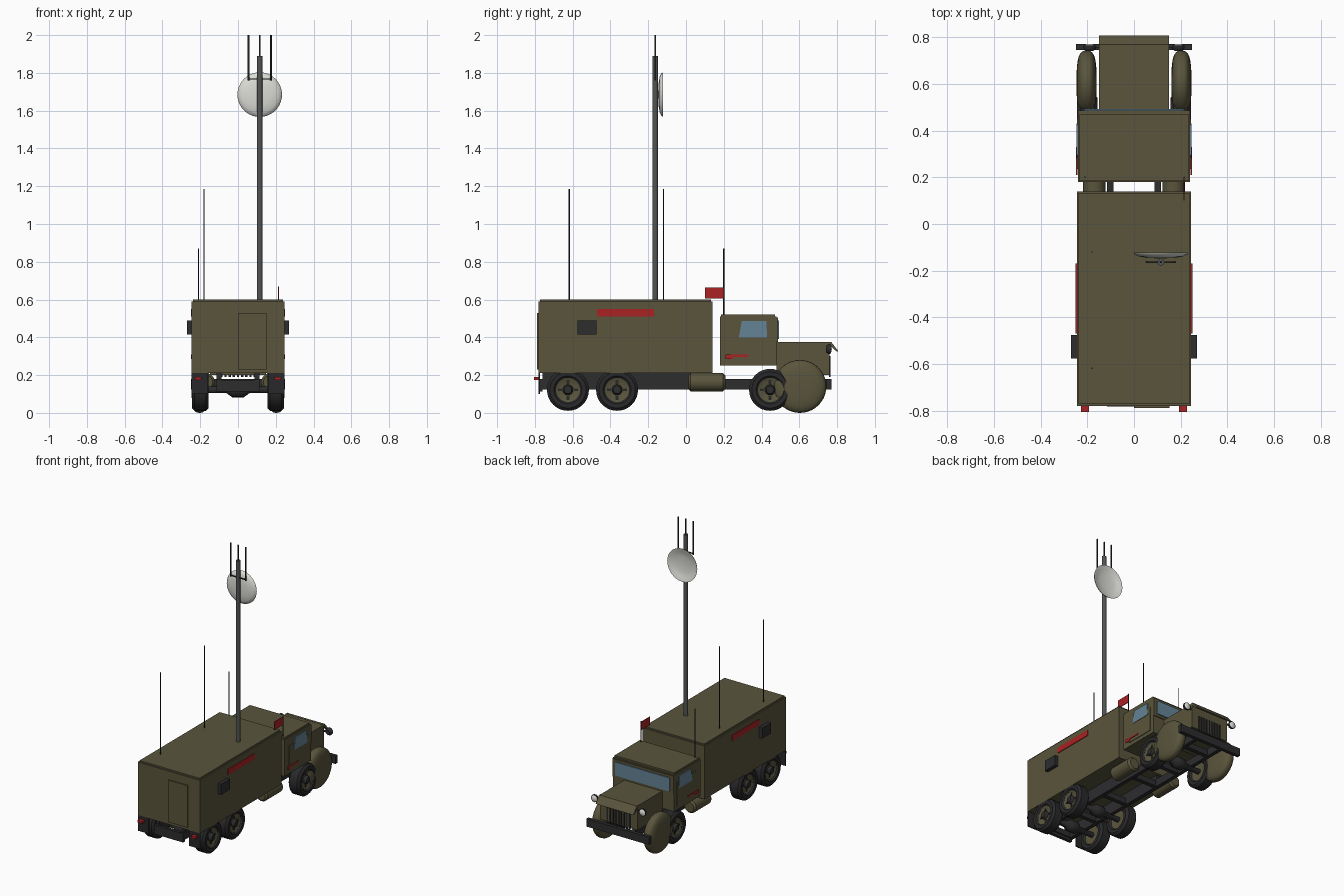
import bpy, bmesh, math
from mathutils import Vector

cube = bpy.data.objects.get("Cube")
if cube:
    bpy.data.objects.remove(cube)


def material(name, color):
    m = bpy.data.materials.new(name)
    m.use_nodes = True
    m.diffuse_color = (*color, 1)
    m.node_tree.nodes["Principled BSDF"].inputs["Base Color"].default_value = (*color, 1)
    return m


OLIVE = material("olive paint", (0.1, 0.09, 0.045))
BLACK = material("black rubber", (0.022, 0.022, 0.024))
FRAME = material("chassis black", (0.026, 0.026, 0.028))
STEEL = material("mast grey", (0.085, 0.09, 0.09))
RED = material("red", (0.4, 0.016, 0.018))
GLASS = material("blue glass", (0.13, 0.23, 0.31))
WHITE = material("off white", (0.72, 0.72, 0.68))


def finish(name, bm, mat, smooth=False):
    bmesh.ops.recalc_face_normals(bm, faces=bm.faces)
    me = bpy.data.meshes.new(name)
    bm.to_mesh(me)
    bm.free()
    me.materials.append(mat)
    ob = bpy.data.objects.new(name, me)
    bpy.context.collection.objects.link(ob)
    if smooth:
        bpy.ops.object.select_all(action="DESELECT")
        ob.select_set(True)
        bpy.context.view_layer.objects.active = ob
        bpy.ops.object.shade_smooth_by_angle(angle=math.radians(40))
    return ob


def box(name, x, y, z, mat):
    """Box from (low, high) pairs on each axis."""
    bm = bmesh.new()
    bmesh.ops.create_cube(bm, size=1)
    for v in bm.verts:
        for i, (a, b) in enumerate((x, y, z)):
            v.co[i] = (a + b) / 2 + v.co[i] * (b - a)
    return finish(name, bm, mat)


def mirrored(name, x, y, z, mat):
    for s, side in ((1, "left"), (-1, "right")):
        box(f"{side}_{name}", sorted((s * x[0], s * x[1])), y, z, mat)


def prism(name, outline, x, mat):
    """Side outline of (y, z) points extruded between two x values."""
    bm = bmesh.new()
    face = bm.faces.new([bm.verts.new((x[0], *p)) for p in outline])
    new = bmesh.ops.extrude_face_region(bm, geom=[face])["geom"]
    bmesh.ops.translate(bm, vec=(x[1] - x[0], 0, 0),
                        verts=[g for g in new if isinstance(g, bmesh.types.BMVert)])
    return finish(name, bm, mat)


def lathe(name, profile, centre, axis, mat, closed=False, steps=32):
    """Turn (radius, distance along axis) points around an axis."""
    axis, centre = Vector(axis), Vector(centre)
    out = axis.orthogonal().normalized()
    bm = bmesh.new()
    vs = [bm.verts.new(centre + out * r + axis * t) for r, t in profile]
    es = [bm.edges.new(p) for p in zip(vs, vs[1:])]
    if closed:
        es.append(bm.edges.new((vs[-1], vs[0])))
    bmesh.ops.spin(bm, geom=vs + es, cent=centre, axis=axis, angle=math.tau, steps=steps)
    bmesh.ops.remove_doubles(bm, verts=bm.verts, dist=0.0002)
    return finish(name, bm, mat, True)


def rod(name, x, y, z, r, mat, steps=12):
    h = z[1] - z[0]
    return lathe(name, [(0, 0), (r, 0), (r, h), (0, h)], (x, y, z[0]), (0, 0, 1), mat, steps=steps)


# Equipment body with roof, rear door, side vents and stripes
box("equipment_body", (-0.245, 0.245), (-0.78, 0.14), (0.21, 0.59), OLIVE)
box("body_roof", (-0.237, 0.237), (-0.772, 0.132), (0.59, 0.6), OLIVE)
box("rear_door", (0, 0.152), (-0.788, -0.78), (0.23, 0.53), OLIVE)
mirrored("side_vent", (0.24, 0.27), (-0.575, -0.475), (0.415, 0.49), FRAME)
mirrored("body_stripe", (0.244, 0.25), (-0.47, -0.17), (0.51, 0.55), RED)

# Cab with doors, windows and windscreen
box("cab", (-0.24, 0.24), (0.18, 0.48), (0.25, 0.51), OLIVE)
box("cab_roof", (-0.235, 0.235), (0.185, 0.47), (0.51, 0.522), OLIVE)
box("windscreen_frame", (-0.24, 0.24), (0.48, 0.486), (0.375, 0.505), OLIVE)
box("windscreen", (-0.215, 0.215), (0.484, 0.493), (0.392, 0.488), GLASS)
window = [(0.28, 0.4), (0.43, 0.4), (0.425, 0.487), (0.295, 0.487)]
for s, side in ((1, "left"), (-1, "right")):
    prism(f"{side}_window", window, (s * 0.239, s * 0.247), GLASS)
mirrored("cab_door", (0.239, 0.244), (0.235, 0.45), (0.275, 0.45), OLIVE)
mirrored("cab_stripe_upper", (0.243, 0.248), (0.21, 0.33), (0.297, 0.308), RED)
mirrored("cab_stripe_lower", (0.243, 0.248), (0.21, 0.25), (0.285, 0.297), RED)

# Bonnet with sloping visor and grille
box("bonnet", (-0.149, 0.149), (0.48, 0.76), (0.2, 0.374), OLIVE)
visor = [(0.75, 0.376), (0.768, 0.376), (0.807, 0.327), (0.797, 0.325), (0.76, 0.36)]
prism("bonnet_visor", visor, (-0.149, 0.149), OLIVE)
for i in range(9):
    x = (i - 4) * 0.022
    box(f"grille_slot_{i}", (x - 0.006, x + 0.006), (0.758, 0.765), (0.19, 0.3), BLACK)

# Headlights
for s, side in ((1, "left"), (-1, "right")):
    box(f"{side}_light_bracket", sorted((s * 0.145, s * 0.19)), (0.745, 0.755), (0.33, 0.34), FRAME)
    lathe(f"{side}_headlight", [(0, 0), (0.016, 0), (0.026, 0.012), (0.026, 0.024), (0, 0.024)],
          (s * 0.19, 0.74, 0.338), (0, 1, 0), FRAME, steps=20)
    lathe(f"{side}_lens", [(0, 0), (0.023, 0), (0.015, 0.006), (0, 0.008)],
          (s * 0.19, 0.764, 0.338), (0, 1, 0), WHITE, steps=20)

# Chassis rails, cross members, bumper and rear fittings
mirrored("chassis_rail", (0.088, 0.115), (-0.78, 0.75), (0.125, 0.18), FRAME)
for i, y in enumerate((-0.765, -0.5, -0.2, 0.1, 0.32, 0.62)):
    box(f"cross_member_{i}", (-0.1, 0.1), (y - 0.015, y + 0.015), (0.13, 0.17), FRAME)
box("rear_beam", (-0.115, 0.115), (-0.782, -0.76), (0.112, 0.175), FRAME)
mirrored("body_mount", (0.088, 0.115), (-0.76, 0.12), (0.18, 0.212), FRAME)
box("front_bumper", (-0.248, 0.248), (0.745, 0.77), (0.125, 0.18), FRAME)
mirrored("mudflap", (0.16, 0.245), (-0.78, -0.772), (0.1, 0.212), BLACK)
mirrored("tail_light", (0.192, 0.228), (-0.806, -0.778), (0.173, 0.19), RED)

# Wheels and axles
tyre = [(0.064, 0.032), (0.074, 0.043), (0.096, 0.044), (0.111, 0.03)]
tyre += [(r, -t) for r, t in reversed(tyre)]
rim = [(0, 0.022), (0.045, 0.022), (0.066, 0.032), (0.066, -0.032), (0, -0.025)]
hub = [(0, 0.044), (0.02, 0.044), (0.028, 0.034), (0.028, 0.01), (0, 0.01)]
for label, y in (("rear", -0.625), ("middle", -0.365), ("front", 0.445)):
    lathe(f"{label}_axle", [(0, -0.19), (0.018, -0.19), (0.018, -0.06), (0.04, -0.03),
                            (0.04, 0.03), (0.018, 0.06), (0.018, 0.19), (0, 0.19)],
          (0, y, 0.122), (1, 0, 0), FRAME, steps=16)
    for s, side in ((1, "left"), (-1, "right")):
        c = (s * 0.2, y, 0.122)
        lathe(f"{label}_{side}_tyre", tyre, c, (s, 0, 0), BLACK, closed=True)
        lathe(f"{label}_{side}_rim", rim, c, (s, 0, 0), OLIVE)
        lathe(f"{label}_{side}_hub", hub, c, (s, 0, 0), FRAME, steps=16)
        for k in range(4):
            dy, dz = ((0.044, 0), (0, 0.044), (-0.044, 0), (0, -0.044))[k]
            w, h = (0.012, 0.007) if dy else (0.007, 0.012)
            box(f"{label}_{side}_slot_{k}", sorted((s * 0.215, s * 0.226)),
                (y + dy - w, y + dy + w), (c[2] + dz - h, c[2] + dz + h), BLACK)

# Rounded front wings, barrel shaped across the width
wing = []
for i in range(17):
    a = math.pi * (i / 16 - 0.5)
    wing.append((0.14 * math.cos(a) ** 0.6, 0.043 * math.copysign(abs(math.sin(a)) ** 0.7, a)))
wing[0], wing[-1] = (0, -0.043), (0, 0.043)
for s, side in ((1, "left"), (-1, "right")):
    lathe(f"{side}_front_wing", wing, (s * 0.203, 0.603, 0.14), (s, 0, 0), OLIVE, steps=40)
    # Fuel tank slung beside the rail
    lathe(f"{side}_fuel_tank", [(0, -0.098), (0.036, -0.098), (0.048, -0.085),
                                (0.048, 0.085), (0.036, 0.098), (0, 0.098)],
          (s * 0.17, 0.11, 0.162), (0, 1, 0), OLIVE)

# Mast with top aerials
MX, MY = 0.115, -0.163
rod("mast", MX, MY, (0.59, 1.89), 0.015, STEEL, 20)
rod("mast_top_aerial", MX, MY, (1.88, 2.0), 0.005, BLACK)
for s, side in ((1, "left"), (-1, "right")):
    rod(f"{side}_mast_aerial", MX + s * 0.06, MY, (1.76, 2.0), 0.005, BLACK)
box("aerial_arm", (MX - 0.06, MX + 0.06), (MY - 0.003, MY + 0.003), (1.765, 1.771), BLACK)

# Shallow dish, hollow towards the cab
lathe("dish", [(0, 0), (0.06, 0.003), (0.095, 0.009), (0.113, 0.018), (0.118, 0.027),
               (0.111, 0.026), (0.09, 0.016), (0.055, 0.01), (0, 0.007)],
      (MX, -0.148, 1.685), (0, 1, 0), WHITE, steps=40)

# Whip aerials on the body and cab roofs
rod("front_whip_aerial", -0.18, -0.12, (0.59, 1.185), 0.003, BLACK, 8)
rod("rear_whip_aerial", -0.18, -0.618, (0.59, 1.185), 0.003, BLACK, 8)
rod("cab_whip_aerial", -0.21, 0.2, (0.51, 0.87), 0.003, BLACK, 8)

# Flag on the cab
rod("flag_pole", 0.215, 0.2, (0.51, 0.668), 0.003, BLACK, 8)
box("flag", (0.213, 0.217), (0.1, 0.2), (0.605, 0.663), RED)
